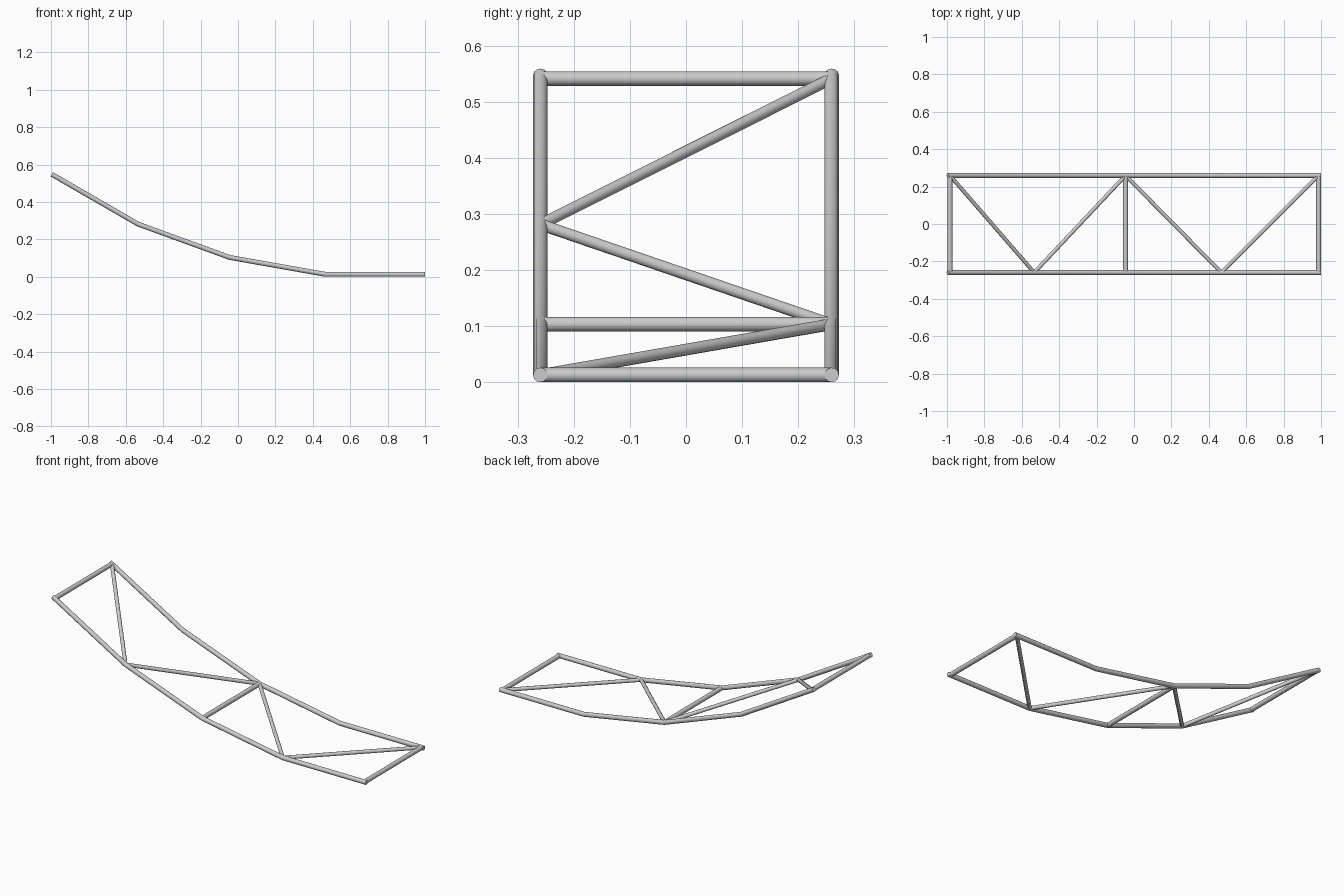
import bpy
import math
from mathutils import Vector

if "Cube" in bpy.data.objects:
    bpy.data.objects.remove(bpy.data.objects["Cube"])

R = 0.013      # rail and cross bar radius
RD = 0.0105    # diagonal radius
HALF = 0.2595  # rail offset from the centre line
PANEL = 0.52   # panel length


def tube(name, points, radius):
    """Round capped tube along a polyline with mitred bends."""
    cu = bpy.data.curves.new(name, 'CURVE')
    cu.dimensions = '3D'
    cu.bevel_depth = radius
    cu.bevel_resolution = 4
    cu.use_fill_caps = True
    sp = cu.splines.new('POLY')
    sp.points.add(len(points) - 1)
    for p, co in zip(sp.points, points):
        p.co = (*co, 1)
    sp.use_smooth = False
    ob = bpy.data.objects.new(name, cu)
    bpy.context.collection.objects.link(ob)
    bpy.ops.object.select_all(action='DESELECT')
    ob.select_set(True)
    bpy.context.view_layer.objects.active = ob
    bpy.ops.object.convert(target='MESH')
    bpy.ops.object.shade_smooth_by_angle(angle=math.radians(35))
    return bpy.context.object


# Node line: each panel turns 10 degrees steeper, right to left
nodes = [Vector((0.987, 0, R))]
for deg in (0, 10, 20, 30):
    a = math.radians(deg)
    nodes.append(nodes[-1] + PANEL * Vector((-math.cos(a), 0, math.sin(a))))


def at(i, side):
    return nodes[i] + Vector((0, side * HALF, 0))


# Side rails, extended slightly past the end bars
for side, label in ((-1, "front_rail"), (1, "back_rail")):
    pts = [at(i, side) for i in range(5)]
    pts[0] += (pts[0] - pts[1]).normalized() * R
    pts[-1] += (pts[-1] - pts[-2]).normalized() * R
    tube(label, pts, R)

# Cross bars at both ends and the middle
for i, label in ((0, "lower_end_bar"), (2, "middle_bar"), (4, "upper_end_bar")):
    tube(label, [at(i, -1), at(i, 1)], R)

# Zigzag diagonal braces
for i in range(4):
    s = 1 if i % 2 == 0 else -1
    tube(f"diagonal_brace_{i + 1}", [at(i, s), at(i + 1, -s)], RD)
